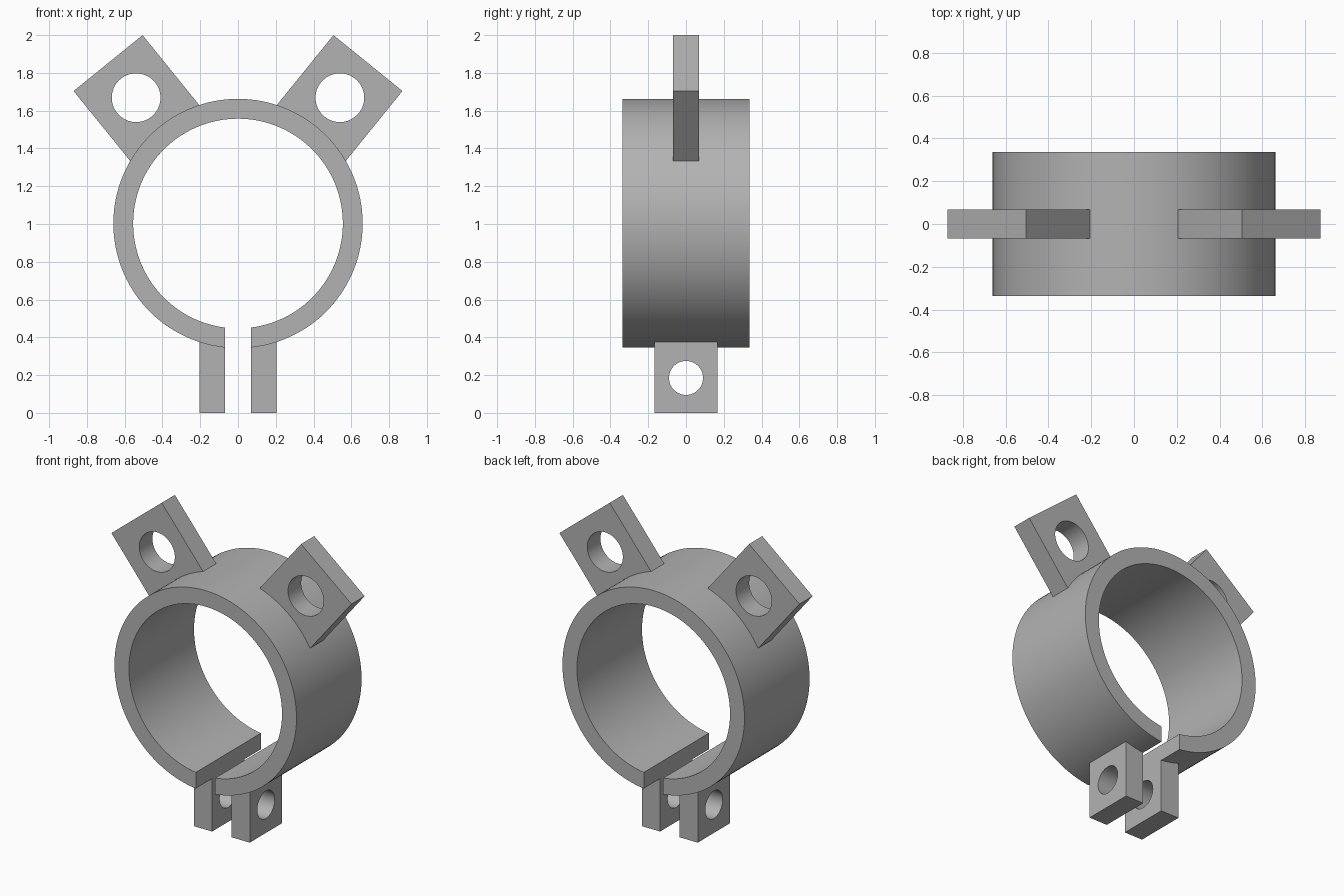
import bpy, bmesh
from math import sin, cos, pi, asin, radians
from mathutils import Matrix

if "Cube" in bpy.data.objects:
    bpy.data.objects.remove(bpy.data.objects["Cube"])

CENTRE_Z = 1.0025
R_OUT, R_IN = 0.66, 0.555
HALF_GAP = 0.07

grey = bpy.data.materials.new("plain grey")
grey.use_nodes = True
colour = (0.45, 0.45, 0.45, 1)
grey.diffuse_color = colour
grey.node_tree.nodes["Principled BSDF"].inputs["Base Color"].default_value = colour

# Profile plane to world: one extrudes along y, the other along x
FACING_FRONT = Matrix.Rotation(pi / 2, 4, 'X')
FACING_SIDE = Matrix(((0, 0, 1, 0), (1, 0, 0, 0), (0, 1, 0, 0), (0, 0, 0, 1)))


def arc(cx, cy, r, start, end, steps):
    return [(cx + r * cos(start + (end - start) * i / steps),
             cy + r * sin(start + (end - start) * i / steps)) for i in range(steps + 1)]


def circle(cx, cy, r, steps=64):
    return arc(cx, cy, r, 0, 2 * pi, steps)[:-1]


def rectangle(x0, x1, y0, y1):
    return [(x0, y0), (x1, y0), (x1, y1), (x0, y1)]


def plate(name, outlines, half_depth, matrix):
    """Extrude a filled profile (outer outline, then holes) into a solid."""
    curve = bpy.data.curves.new(name + "_profile", 'CURVE')
    curve.dimensions = '2D'
    curve.fill_mode = 'BOTH'
    curve.extrude = half_depth
    for points in outlines:
        spline = curve.splines.new('POLY')
        spline.points.add(len(points) - 1)
        for p, (x, y) in zip(spline.points, points):
            p.co = (x, y, 0, 1)
        spline.use_cyclic_u = True
    helper = bpy.data.objects.new(name + "_profile", curve)
    bpy.context.collection.objects.link(helper)
    bpy.context.view_layer.update()
    evaluated = helper.evaluated_get(bpy.context.evaluated_depsgraph_get())
    mesh = bpy.data.meshes.new_from_object(evaluated)
    bpy.data.objects.remove(helper)

    bm = bmesh.new()
    bm.from_mesh(mesh)
    bmesh.ops.remove_doubles(bm, verts=bm.verts, dist=0.0001)
    bmesh.ops.transform(bm, matrix=matrix, verts=bm.verts)
    bmesh.ops.recalc_face_normals(bm, faces=bm.faces)
    bm.to_mesh(mesh)
    bm.free()
    mesh.materials.clear()
    mesh.materials.append(grey)
    mesh.shade_smooth()
    mesh.set_sharp_from_angle(angle=radians(30))
    obj = bpy.data.objects.new(name, mesh)
    bpy.context.collection.objects.link(obj)
    return obj


# Split ring, open at the bottom with parallel gap faces
a_out, a_in = asin(HALF_GAP / R_OUT), asin(HALF_GAP / R_IN)
ring = (arc(0, CENTRE_Z, R_OUT, -pi / 2 + a_out, 1.5 * pi - a_out, 128)
        + arc(0, CENTRE_Z, R_IN, 1.5 * pi - a_in, -pi / 2 + a_in, 128))
plate("clamp_ring", [ring], 0.337, FACING_FRONT)

for side, sign in (("left", 1), ("right", -1)):
    # Upper lug pointing outwards from the ring centre, with its eye
    lug_matrix = (Matrix.Translation((0, 0, CENTRE_Z)) @ FACING_FRONT
                  @ Matrix.Rotation(pi / 2 - sign * radians(39), 4, 'Z'))
    plate(side + "_lug", [rectangle(0.6, 1.093, -0.235, 0.235), circle(0.857, 0, 0.129)],
          0.068, lug_matrix)

    # Lower clamping tab beside the gap, with its bolt hole
    tab_matrix = Matrix.Translation((sign * 0.1365, 0, 0)) @ FACING_SIDE
    plate(side + "_clamp_tab", [rectangle(-0.168, 0.168, 0, 0.4), circle(0, 0.185, 0.09)],
          0.0665, tab_matrix)
